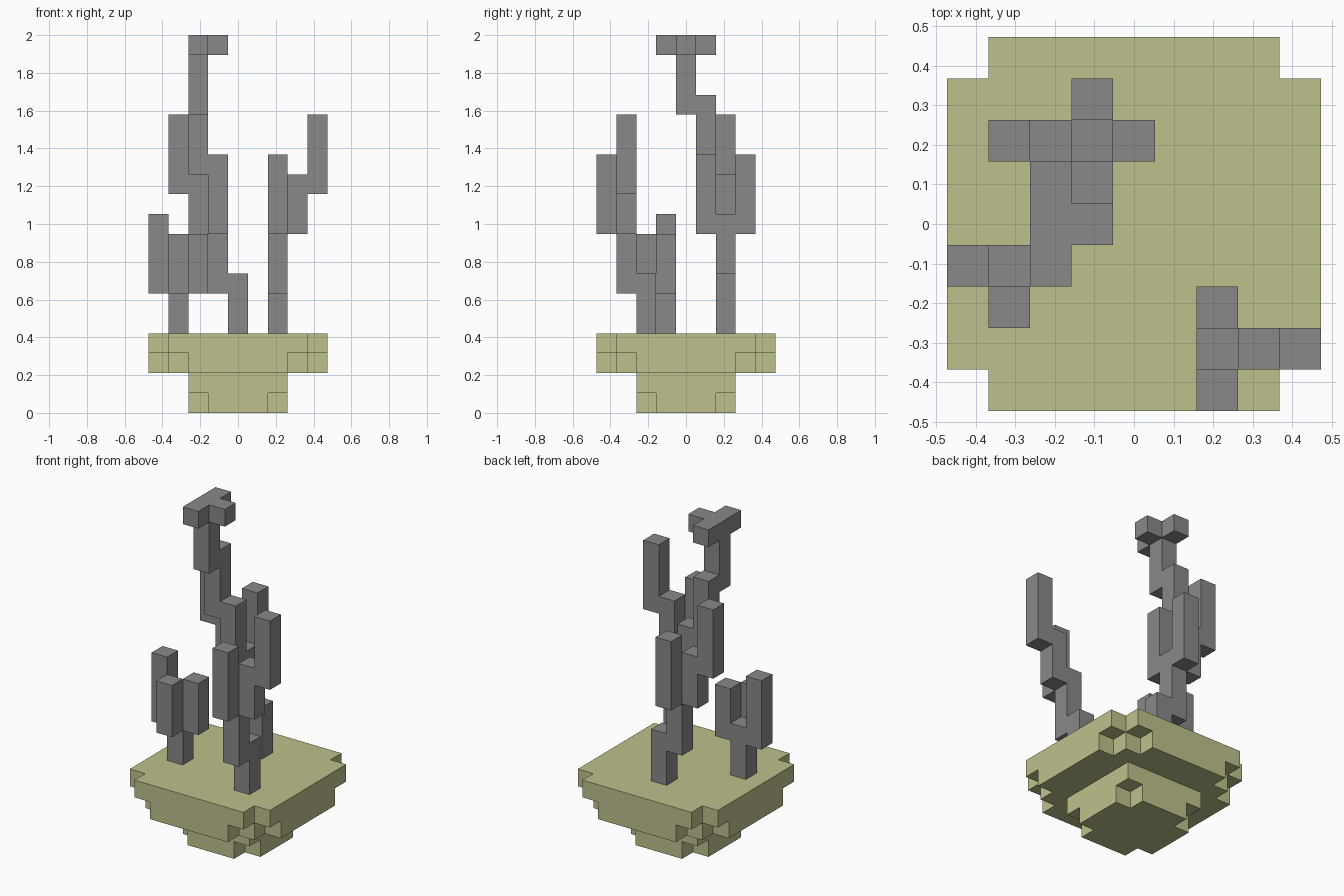
import bpy
import bmesh
from mathutils import Vector

old_cube = bpy.data.objects.get("Cube")
if old_cube:
    bpy.data.objects.remove(old_cube, do_unlink=True)

CELL = 2 / 19
GROUND = 4  # number of cell layers in the base


def make_material(name, rgb):
    colour = (*rgb, 1)
    material = bpy.data.materials.new(name)
    material.use_nodes = True
    material.diffuse_color = colour
    shader = next(n for n in material.node_tree.nodes if n.type == "BSDF_PRINCIPLED")
    shader.inputs["Base Color"].default_value = colour
    return material


def axis_vectors():
    for axis in range(3):
        for sign in (-1, 1):
            direction = Vector((0, 0, 0))
            direction[axis] = sign
            yield axis, direction


def build_blocks(name, cells, material):
    """Turn a set of grid cells into one clean shell, keeping only outer faces."""
    bm = bmesh.new()
    for cell in cells:
        centre = Vector(cell) + Vector((0, 0, 0.5))
        for axis, normal in axis_vectors():
            neighbour = tuple(int(a + b) for a, b in zip(cell, normal))
            if neighbour in cells:
                continue
            side = Vector((0, 0, 0))
            side[(axis + 1) % 3] = 0.5
            up = normal.cross(side)
            middle = centre + normal / 2
            corners = (-side - up, side - up, side + up, up - side)
            bm.faces.new([bm.verts.new((middle + c) * CELL) for c in corners])
    bmesh.ops.remove_doubles(bm, verts=bm.verts, dist=CELL / 100)
    bmesh.ops.dissolve_limit(bm, angle_limit=0.01, verts=bm.verts, edges=bm.edges)
    mesh = bpy.data.meshes.new(name)
    bm.to_mesh(mesh)
    bm.free()
    mesh.materials.append(material)
    obj = bpy.data.objects.new(name, mesh)
    bpy.context.collection.objects.link(obj)
    return obj


def layer(z, half, reach):
    """Square layer whose corners are stepped off beyond the given reach."""
    span = range(-half, half + 1)
    return {(x, y, z) for x in span for y in span if abs(x) + abs(y) <= reach}


def column(x, y, bottom, top):
    return {(x, y, z) for z in range(bottom, top)}


pale_olive = make_material("pale olive", (0.52, 0.53, 0.26))
mid_grey = make_material("mid grey", (0.25, 0.25, 0.25))

# Stepped base: narrow foot below a wide slab
foot = layer(0, 2, 3) | layer(1, 2, 4)
slab = layer(2, 4, 6) | layer(3, 4, 7)
build_blocks("base", foot | slab, pale_olive)

# Each stalk is a list of upright columns: x, y, bottom, top
stalks = {
    "tall_stalk": [
        (0, 2, GROUND, 7), (-1, 2, 6, 10),    # trunk
        (-1, 1, 9, 13), (-1, 3, 9, 13),       # side prongs
        (-2, 2, 9, 12), (-3, 2, 11, 15),      # outer branch
        (-2, 1, 12, 16), (-2, 0, 15, 19),     # upper stem
        (-2, -1, 18, 19), (-2, 1, 18, 19), (-1, 0, 18, 19),  # crown
    ],
    "short_stalk": [
        (-3, -1, GROUND, 7),
        (-4, -1, 6, 10), (-3, -2, 6, 9), (-2, -1, 6, 9),
    ],
    "forked_stalk": [
        (2, -2, GROUND, 7), (2, -3, 6, 10),
        (2, -4, 9, 13), (3, -3, 9, 12), (4, -3, 11, 15),
    ],
}
for name, columns in stalks.items():
    build_blocks(name, set().union(*(column(*c) for c in columns)), mid_grey)
